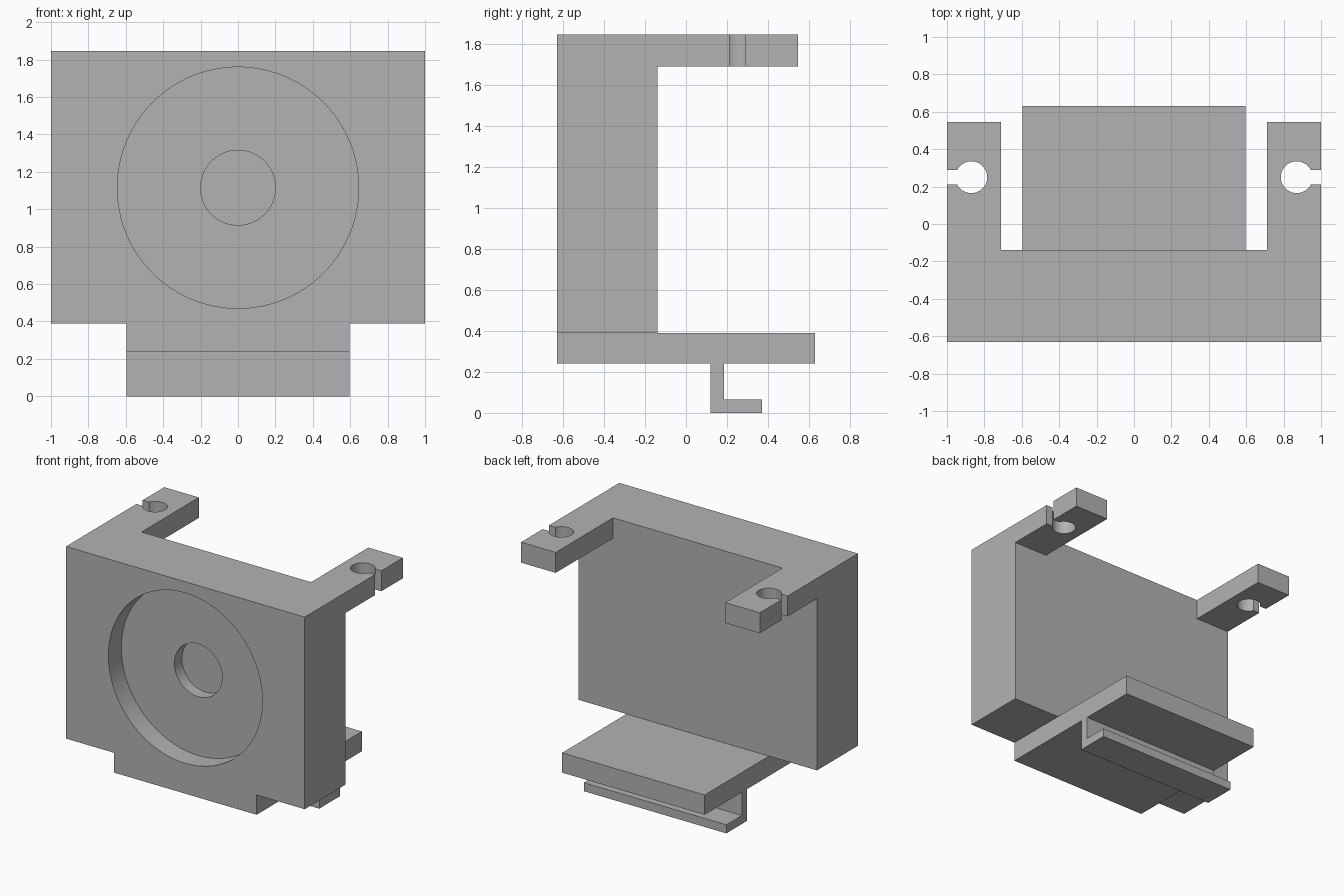
import bpy, bmesh, math
from mathutils import Matrix, Vector

cube = bpy.data.objects.get("Cube")
if cube:
    bpy.data.objects.remove(cube, do_unlink=True)

# Single plain grey material
grey = bpy.data.materials.new("plain_grey")
grey.use_nodes = True
grey.diffuse_color = (0.45, 0.45, 0.45, 1)
grey.node_tree.nodes["Principled BSDF"].inputs["Base Color"].default_value = grey.diffuse_color


def add_object(name, bm):
    bmesh.ops.recalc_face_normals(bm, faces=bm.faces)
    mesh = bpy.data.meshes.new(name)
    bm.to_mesh(mesh)
    bm.free()
    mesh.materials.append(grey)
    obj = bpy.data.objects.new(name, mesh)
    bpy.context.collection.objects.link(obj)
    return obj


def prism(name, points, offset):
    """Extrude a closed 3D outline along an offset vector."""
    bm = bmesh.new()
    face = bm.faces.new([bm.verts.new(p) for p in points])
    new = bmesh.ops.extrude_face_region(bm, geom=[face], use_keep_orig=True)
    verts = [g for g in new["geom"] if isinstance(g, bmesh.types.BMVert)]
    bmesh.ops.translate(bm, verts=verts, vec=Vector(offset))
    return add_object(name, bm)


def smooth(obj):
    bpy.ops.object.select_all(action="DESELECT")
    obj.select_set(True)
    bpy.context.view_layer.objects.active = obj
    bpy.ops.object.shade_smooth_by_angle(angle=math.radians(30))


FRONT, BACK = -0.63, -0.14
BOTTOM, TOP = 0.39, 1.845

# Main block with a stepped round recess in its front
body = prism("body_block",
             [(-1, FRONT, BOTTOM), (1, FRONT, BOTTOM), (1, FRONT, TOP), (-1, FRONT, TOP)],
             (0, BACK - FRONT, 0))


def cut_recess(name, radius, depth):
    bm = bmesh.new()
    length = depth + 0.2
    place = (Matrix.Translation((0, FRONT + depth - length / 2, 1.115))
             @ Matrix.Rotation(math.pi / 2, 4, "X"))
    bmesh.ops.create_cone(bm, cap_ends=True, segments=96, radius1=radius,
                          radius2=radius, depth=length, matrix=place)
    cutter = add_object(name, bm)
    cutter.hide_render = True
    mod = body.modifiers.new(name, "BOOLEAN")
    mod.operation = "DIFFERENCE"
    mod.solver = "EXACT"
    mod.object = cutter
    bpy.context.view_layer.objects.active = body
    bpy.ops.object.modifier_apply(modifier=name)
    bpy.data.objects.remove(cutter, do_unlink=True)


cut_recess("wide_recess", 0.645, 0.155)
cut_recess("centre_recess", 0.2, 0.245)
smooth(body)

# Top arms, each with a round hole opening to the outer edge by a slot
ARM_LOW, HOLE_X, HOLE_Y, HOLE_R, SLOT = 1.69, 0.87, 0.25, 0.085, 0.0375
gap = math.asin(SLOT / HOLE_R)
arc = [gap + i * (2 * math.pi - 2 * gap) / 48 for i in range(49)]
outline = [(1, HOLE_Y + SLOT)]
outline += [(HOLE_X + HOLE_R * math.cos(a), HOLE_Y + HOLE_R * math.sin(a)) for a in arc]
outline += [(1, HOLE_Y - SLOT), (1, BACK), (0.71, BACK), (0.71, 0.545), (1, 0.545)]
for name, side in (("left_arm", 1), ("right_arm", -1)):
    smooth(prism(name, [(side * x, y, ARM_LOW) for x, y in outline], (0, 0, TOP - ARM_LOW)))

# Base shelf with an L-shaped hook underneath, one profile swept across
HALF = 0.597
profile = [(FRONT, 0.24), (0.12, 0.24), (0.12, 0), (0.37, 0), (0.37, 0.065),
           (0.185, 0.065), (0.185, 0.24), (0.63, 0.24), (0.63, BOTTOM), (FRONT, BOTTOM)]
prism("base_shelf_with_hook", [(-HALF, y, z) for y, z in profile], (2 * HALF, 0, 0))
